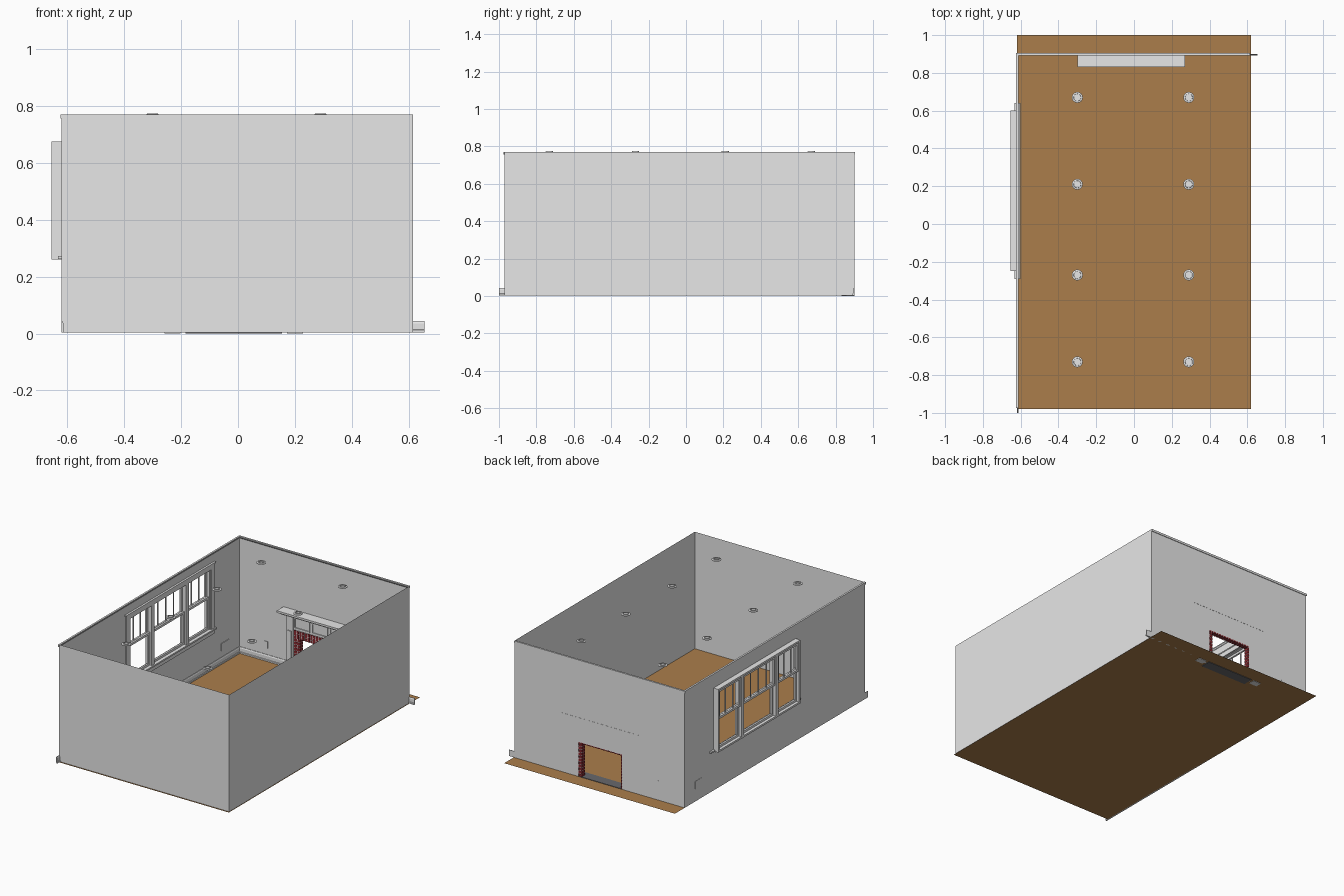
import bpy, bmesh, math

if "Cube" in bpy.data.objects:
    bpy.data.objects.remove(bpy.data.objects["Cube"])

def mat(name, r, g, b):
    m = bpy.data.materials.new(name)
    m.diffuse_color = (r, g, b, 1)
    m.use_nodes = True
    m.node_tree.nodes["Principled BSDF"].inputs["Base Color"].default_value = m.diffuse_color
    return m

PAINT = mat("light_grey_paint", 0.8, 0.8, 0.8)
WOOD = mat("brown_floor", 0.41, 0.208, 0.071)
BRICK = mat("dark_red_brick", 0.25, 0.022, 0.028)
SLATE = mat("charcoal_hearth", 0.14, 0.14, 0.15)

XL, XR, YF, YB, H = -0.62, 0.615, -0.97, 0.90, 0.77

def finish(name, bm, m):
    me = bpy.data.meshes.new(name)
    bm.to_mesh(me)
    bm.free()
    me.materials.append(m)
    ob = bpy.data.objects.new(name, me)
    bpy.context.collection.objects.link(ob)
    return ob

def boxes(name, m, items):
    """One object from boxes given as (x0, x1, y0, y1, z0, z1)."""
    bm = bmesh.new()
    for x0, x1, y0, y1, z0, z1 in items:
        vs = bmesh.ops.create_cube(bm, size=1)["verts"]
        for v in vs:
            v.co = (x0 + (v.co.x + .5) * (x1 - x0),
                    y0 + (v.co.y + .5) * (y1 - y0),
                    z0 + (v.co.z + .5) * (z1 - z0))
    return finish(name, bm, m)

def wall(name, place, a0, a1, hole=None):
    """Single-sheet wall; place(a, z) gives a point, hole is (a0, a1, z0, z1)."""
    rects = [(a0, a1, 0.003, H)]
    if hole:
        h0, h1, z0, z1 = hole
        rects = [(a0, h0, 0.003, H), (h1, a1, 0.003, H), (h0, h1, z1, H)]
        if z0 > 0.01:
            rects.append((h0, h1, 0.003, z0))
    bm = bmesh.new()
    for p, q, z0, z1 in rects:
        bm.faces.new([bm.verts.new(place(a, z))
                      for a, z in ((p, z0), (q, z0), (q, z1), (p, z1))])
    return finish(name, bm, PAINT)

def moulding(name, profile, place, a0, a1):
    """Profile of (depth from wall, z) run along a wall."""
    bm = bmesh.new()
    ends = [[bm.verts.new(place(a, d, z)) for d, z in profile] for a in (a0, a1)]
    n = len(profile)
    for i in range(n):
        j = (i + 1) % n
        bm.faces.new((ends[0][i], ends[0][j], ends[1][j], ends[1][i]))
    bm.faces.new(ends[0])
    bm.faces.new(ends[1])
    bmesh.ops.recalc_face_normals(bm, faces=bm.faces)
    return finish(name, bm, PAINT)

# Floor sheet
bm = bmesh.new()
bm.faces.new([bm.verts.new(p) for p in ((-.62, -.98, .003), (.62, -.98, .003),
                                        (.62, 1, .003), (-.62, 1, .003))])
finish("floor", bm, WOOD)

# Four walls, with window and fireplace openings
wall("front_wall", lambda a, z: (a, YF, z), XL, XR)
wall("right_wall", lambda a, z: (XR, a, z), YF, YB)
wall("left_wall", lambda a, z: (XL, a, z), YF, YB, (-0.25, 0.60, 0.27, 0.67))
wall("back_wall", lambda a, z: (a, YB, z), XL, XR, (-0.165, 0.15, 0, 0.23))

# Baseboards and crown mouldings on the left and back walls
base = [(0, 0.003), (0.009, 0.003), (0.009, 0.012), (0.006, 0.014),
        (0.006, 0.036), (0.003, 0.044), (0, 0.044)]
crown = [(-0.004, 0.756), (0.002, 0.756), (0.008, 0.764), (0.008, 0.77), (-0.004, 0.77)]
on_left = lambda a, d, z: (XL + d, a, z)
on_back = lambda a, d, z: (a, YB - d, z)
moulding("left_baseboard", base, on_left, -1.0, YB)
moulding("back_baseboard_left", base, on_back, XL, -0.255)
moulding("back_baseboard_right", base, on_back, 0.225, 0.655)
moulding("left_crown", crown, on_left, -0.975, 0.904)
moulding("back_crown", crown, on_back, -0.624, XR)

# Window: outer box frame and mullions
Z0, Z1, ZM = 0.26, 0.675, 0.48
OUT, IN = -0.655, -0.618
boxes("window_frame", PAINT,
      [(OUT, IN, -0.25, 0.60, Z0, Z0 + .012), (OUT, IN, -0.25, 0.60, Z1 - .012, Z1)] +
      [(OUT, IN, y0, y1, Z0, Z1) for y0, y1 in
       ((-0.25, -0.238), (-0.022, 0.004), (0.334, 0.36), (0.588, 0.60))])

# Window sashes: divided upper sash outside, plain lower sash inside
def sash(name, x, y0, y1, z0, z1, bars):
    w = 0.014
    parts = [(x, x + .012, y0, y0 + w, z0, z1), (x, x + .012, y1 - w, y1, z0, z1),
             (x, x + .012, y0, y1, z0, z0 + w), (x, x + .012, y0, y1, z1 - w, z1)]
    for i in range(bars):
        y = y0 + (y1 - y0) * (i + 1) / (bars + 1)
        parts.append((x + .003, x + .009, y - .003, y + .003, z0, z1))
    boxes(name, PAINT, parts)

for label, y0, y1, bars in (("front", -0.238, -0.022, 2), ("middle", 0.004, 0.334, 3),
                            ("rear", 0.36, 0.588, 2)):
    sash(label + "_upper_sash", -0.65, y0, y1, ZM - .007, Z1 - .012, bars)
    sash(label + "_lower_sash", -0.636, y0, y1, Z0 + .012, ZM + .007, 0)

# Window casing and sill on the room side
C0, C1 = XL, -0.610
boxes("window_casing", PAINT,
      [(C0, C1, -0.283, -0.245, 0.27, 0.70), (C0, C1, 0.595, 0.633, 0.27, 0.70),
       (C0, C1, -0.283, 0.633, 0.665, 0.70),
       (C0, C1, -0.024, 0.006, 0.27, 0.67), (C0, C1, 0.332, 0.362, 0.27, 0.67),
       (C0, C1 + .003, -0.29, 0.64, 0.695, 0.702)])
boxes("window_sill", PAINT, [(-0.632, -0.602, -0.29, 0.64, 0.262, 0.272),
                             (C0, C1, -0.28, 0.63, 0.235, 0.262)])

# Mantel: shelf, bed moulding, frieze with three framed panels, pilasters
CX = -0.015
boxes("mantel_shelf", PAINT, [(-0.30, 0.27, 0.83, 0.901, 0.377, 0.39),
                              (-0.285, 0.255, 0.845, 0.90, 0.366, 0.377)])
boxes("mantel_frieze", PAINT, [(-0.255, 0.225, 0.872, 0.899, 0.275, 0.366)])
frames = []
for i in (-1, 0, 1):
    c, hw, y0, y1 = CX + i * 0.13, 0.058, 0.866, 0.872
    frames += [(c - hw, c - hw + .008, y0, y1, 0.285, 0.358),
               (c + hw - .008, c + hw, y0, y1, 0.285, 0.358),
               (c - hw, c + hw, y0, y1, 0.285, 0.293),
               (c - hw, c + hw, y0, y1, 0.350, 0.358)]
boxes("frieze_panel_frames", PAINT, frames)
pil = []
for s in (-1, 1):
    for a, b, y, z0, z1 in ((0.192, 0.24, 0.866, 0, 0.366), (0.188, 0.244, 0.858, 0, 0.05),
                            (0.204, 0.228, 0.861, 0.065, 0.265)):
        x0, x1 = sorted((CX + s * a, CX + s * b))
        pil.append((x0, x1, y, 0.899, z0, z1))
boxes("mantel_pilasters", PAINT, pil)

# Brick surround: mortar core with slightly proud bricks
BI, BO, BT0, BT1, BY0, BY1 = 0.142, 0.19, 0.222, 0.274, 0.868, 0.898
g = 0.002
boxes("brick_mortar", PAINT,
      [(CX + BI + g, CX + BO, BY0 + g, BY1 - g, 0.003, BT1),
       (CX - BO, CX - BI - g, BY0 + g, BY1 - g, 0.003, BT1),
       (CX - BO, CX + BO, BY0 + g, BY1 - g, BT0 + g, BT1)])
bricks = []
rows = 11
rh = (BT0 - 0.003) / rows
for r in range(rows):
    z0 = 0.003 + r * rh + g
    cuts = (BI, BO) if r % 2 else (BI, (BI + BO) / 2, BO)
    for a, b in zip(cuts, cuts[1:]):
        for s in (-1, 1):
            x0, x1 = sorted((CX + s * a, CX + s * (b - 2 * g)))
            bricks.append((x0, x1, BY0, BY1, z0, z0 + rh - 2 * g))
n = 19
bw = 2 * BO / n
for i in range(n):
    x0 = CX - BO + i * bw
    mid = BT0 + (0.033 if i % 2 else 0.019)
    for z0, z1 in ((BT0, mid - g), (mid + g, BT1)):
        bricks.append((x0 + g, x0 + bw - g, BY0, BY1, z0, z1))
boxes("bricks", BRICK, bricks)

# Hearth slab
boxes("hearth", SLATE, [(-0.185, 0.155, 0.832, 0.90, 0, 0.006)])

# Outlet plates on the left and back walls
boxes("left_wall_outlet", PAINT, [(XL - .001, XL + .004, 0.71, 0.79, 0.085, 0.135)])
boxes("back_wall_outlet", PAINT, [(-0.437, -0.413, YB - .004, YB + .001, 0.085, 0.13)])

# Eight ceiling downlights: stepped ring with a lens, lathed
ring = [(0.019, 0.768), (0.029, 0.766), (0.029, 0.769), (0.020, 0.771),
        (0.019, 0.774), (0.015, 0.774), (0.015, 0.768)]
SEG = 16
k = 0
for x in (-0.30, 0.29):
    for y in (0.67, 0.21, -0.27, -0.73):
        k += 1
        bm = bmesh.new()
        loops = [[bm.verts.new((x + r * math.cos(2 * math.pi * i / SEG),
                                y + r * math.sin(2 * math.pi * i / SEG), z))
                  for i in range(SEG)] for r, z in ring]
        for a, b in zip(loops, loops[1:] + loops[:1]):
            for i in range(SEG):
                j = (i + 1) % SEG
                bm.faces.new((a[i], a[j], b[j], b[i]))
        bm.faces.new(loops[-1])
        bmesh.ops.recalc_face_normals(bm, faces=bm.faces)
        finish("downlight_%d" % k, bm, PAINT)
